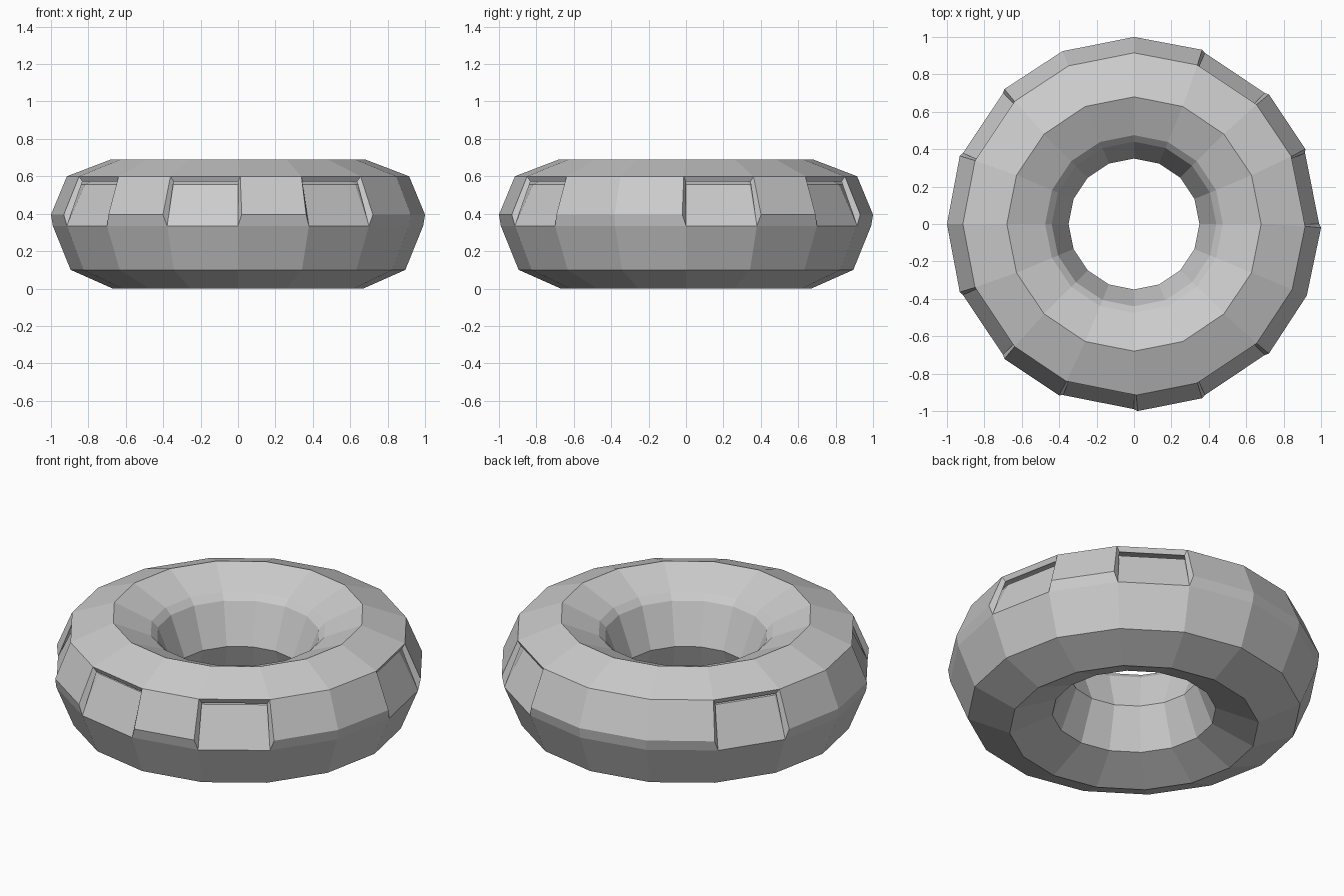
import bpy, bmesh, math

if "Cube" in bpy.data.objects:
    bpy.data.objects.remove(bpy.data.objects["Cube"])

SIDES = 16
WINDOWS = {0, 2, 6, 9, 11, 13}   # sectors left open in the upper shell
STEP = 2 * math.pi / SIDES


def point(r, z, column, shift=0.0):
    """Ring position, moved sideways by shift along the tangent."""
    a = column * STEP
    return (r * math.cos(a) - shift * math.sin(a),
            r * math.sin(a) + shift * math.cos(a), z)


def finish(bm, name):
    bmesh.ops.recalc_face_normals(bm, faces=bm.faces[:])
    mesh = bpy.data.meshes.new(name)
    bm.to_mesh(mesh)
    bm.free()
    obj = bpy.data.objects.new(name, mesh)
    bpy.context.collection.objects.link(obj)
    return obj


# Base ring: closed eight-point section revolved in 16 steps
base = [(0.99, 0.335), (0.885, 0.557), (0.675, 0.65), (0.44, 0.565),
        (0.35, 0.335), (0.44, 0.10), (0.67, 0.0), (0.895, 0.10)]
bm = bmesh.new()
rings = [[bm.verts.new(point(r, z, c)) for r, z in base] for c in range(SIDES)]
for c in range(SIDES):
    a, b = rings[c], rings[(c + 1) % SIDES]
    for k in range(len(base)):
        n = (k + 1) % len(base)
        bm.faces.new((a[k], b[k], b[n], a[n]))
finish(bm, "base_ring")

# Upper shell: a thick layer over the base with window openings
outer = [(0.475, 0.60), (0.68, 0.69), (0.915, 0.60), (1.0, 0.395)]
inner = [(0.44, 0.565), (0.675, 0.655), (0.90, 0.572), (0.99, 0.335)]
spread = [0, 0, 0.012, 0.02]      # openings flare sideways at the surface
bm = bmesh.new()
out, inn = [], []
for c in range(SIDES):
    side = ((c - 1) % SIDES in WINDOWS) - (c in WINDOWS)
    out.append([bm.verts.new(point(r, z, c, side * s))
                for (r, z), s in zip(outer, spread)])
    inn.append([bm.verts.new(point(r, z, c)) for r, z in inner])
for c in range(SIDES):
    n = (c + 1) % SIDES
    last = 2 if c in WINDOWS else 3
    for k in range(last):
        bm.faces.new((out[c][k], out[n][k], out[n][k + 1], out[c][k + 1]))
        bm.faces.new((inn[c][k], inn[c][k + 1], inn[n][k + 1], inn[n][k]))
    # Inner and outer rims
    for k in (0, last):
        bm.faces.new((out[c][k], out[n][k], inn[n][k], inn[c][k]))
    # Side walls of each opening
    if c in WINDOWS:
        for j in (c, n):
            bm.faces.new((out[j][2], out[j][3], inn[j][3], inn[j][2]))
finish(bm, "upper_shell")
